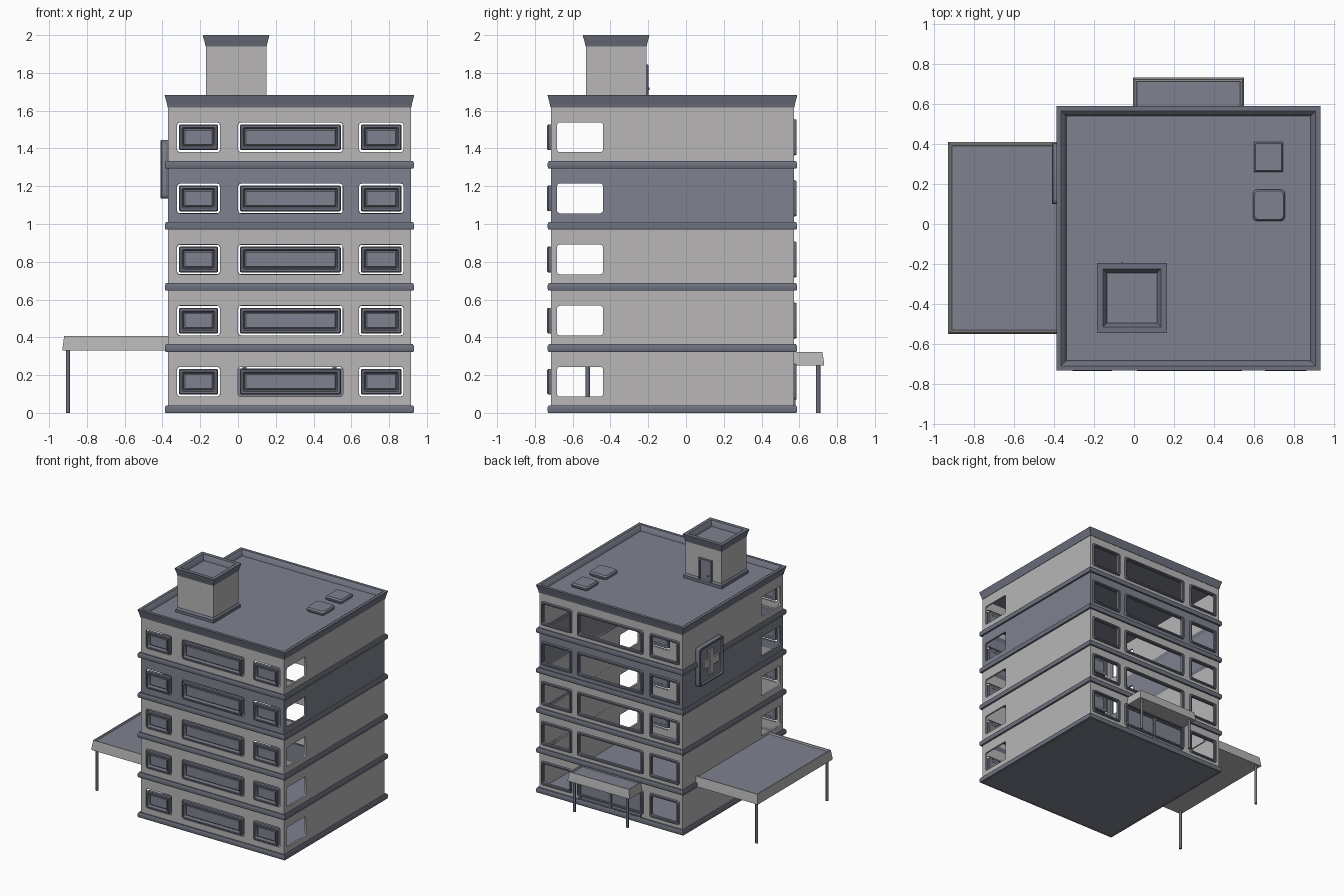
import bpy, bmesh, math
from mathutils import Vector

cube = bpy.data.objects.get("Cube")
if cube:
    bpy.data.objects.remove(cube, do_unlink=True)


def material(name, rgb):
    m = bpy.data.materials.new(name)
    m.use_nodes = True
    m.diffuse_color = (*rgb, 1)
    m.node_tree.nodes["Principled BSDF"].inputs["Base Color"].default_value = (*rgb, 1)
    return m


LIGHT = material("light_grey_plaster", (0.48, 0.47, 0.475))
SLATE = material("slate_grey", (0.21, 0.225, 0.275))
TRIM = material("dark_trim", (0.155, 0.167, 0.21))

AXES = {
    "z": lambda u, v, d: Vector((u, v, d)),
    "y": lambda u, v, d: Vector((u, d, v)),
    "x": lambda u, v, d: Vector((d, u, v)),
}


def loft(name, rect, loops, mat, axis="z", radius=0.0, ring=False, cap=None):
    """Bridge rounded rectangles (offset, depth) along an axis; ring closes the
    section on itself, otherwise both ends are capped."""
    u0, u1, v0, v1 = rect
    cu, cv = (u0 + u1) / 2, (v0 + v1) / 2
    bm = bmesh.new()
    rows = []
    for off, depth in loops:
        hu, hv = (u1 - u0) / 2 + off, (v1 - v0) / 2 + off
        row = []
        for k in range(4):
            su, sv = (1, -1, -1, 1)[k], (1, 1, -1, -1)[k]
            for a in (range(4) if radius else [0]):
                t = math.pi / 2 * (k + a / 3)
                du = su * (hu - radius) + radius * math.cos(t)
                dv = sv * (hv - radius) + radius * math.sin(t)
                if not radius:
                    du, dv = su * hu, sv * hv
                row.append(bm.verts.new(AXES[axis](cu + du, cv + dv, depth)))
        rows.append(row)
    n = len(rows[0])
    pairs = list(zip(rows, rows[1:])) + ([(rows[-1], rows[0])] if ring else [])
    for a, b in pairs:
        for i in range(n):
            bm.faces.new((a[i], a[(i + 1) % n], b[(i + 1) % n], b[i]))
    if not ring:
        bm.faces.new(rows[0])
        bm.faces.new(rows[-1]).material_index = 1 if cap else 0
    bmesh.ops.recalc_face_normals(bm, faces=bm.faces)
    mesh = bpy.data.meshes.new(name)
    bm.to_mesh(mesh)
    bm.free()
    mesh.materials.append(mat)
    if cap:
        mesh.materials.append(cap)
    ob = bpy.data.objects.new(name, mesh)
    bpy.context.collection.objects.link(ob)
    return ob


def box(name, rect, d0, d1, mat, axis="z", radius=0.0):
    return loft(name, rect, [(0, d0), (0, d1)], mat, axis, radius)


def post(name, x, y, top, r=0.011):
    return box(name, (x - r, x + r, y - r, y + r), 0, top, TRIM, radius=r * 0.99)


def cut(ob, cutters):
    for c in cutters:
        c.hide_render = True
        mod = ob.modifiers.new("opening", "BOOLEAN")
        mod.object, mod.solver = c, "EXACT"
    bpy.context.view_layer.update()
    old = ob.data
    ob.data = bpy.data.meshes.new_from_object(
        ob.evaluated_get(bpy.context.evaluated_depsgraph_get()))
    ob.modifiers.clear()
    bpy.data.meshes.remove(old)
    for c in cutters:
        bpy.data.objects.remove(c, do_unlink=True)


BODY = (-0.37, 0.915, -0.715, 0.571)
FRONT, BACK = BODY[2], BODY[3]
STEP = 0.3235
WINDOWS = {"right": (-0.323, -0.095), "middle": (0.0, 0.555), "left": (0.64, 0.877)}

# Storeys: hollow walls with openings, floor bands and window frames
for i in range(5):
    z0 = 0.02 + STEP * i
    zc = 0.165 + STEP * i
    lo, hi = zc - 0.079, zc + 0.079
    wall = loft(f"storey_{i + 1}_walls", BODY,
                [(0, z0), (0, z0 + STEP), (-0.014, z0 + STEP), (-0.014, z0)],
                SLATE if i == 3 else LIGHT, ring=True)
    cutters = [box("cutter", (a, b, lo, hi), -1, 1, LIGHT, "y", 0.016)
               for a, b in WINDOWS.values()]
    cutters.append(box("cutter", (-0.683, -0.439, lo, hi), -1, 1.2, LIGHT, "x", 0.016))
    cut(wall, cutters)

    b = z0 - 0.02
    loft(f"floor_band_{i + 1}", BODY,
         [(-0.014, b), (0.014, b), (0.017, b + 0.008), (0.017, b + 0.03),
          (0.011, b + 0.04), (-0.014, b + 0.04)], TRIM, ring=True)

    for side, (a, c) in WINDOWS.items():
        hole = (a, c, lo, hi)
        loft(f"front_{side}_frame_{i + 1}", hole,
             [(-0.012, FRONT + 0.014), (-0.011, FRONT - 0.014), (-0.016, FRONT - 0.02),
              (-0.027, FRONT - 0.02), (-0.034, FRONT - 0.008), (-0.036, FRONT + 0.014)],
             TRIM, "y", 0.006, ring=True)
        loft(f"front_{side}_pane_{i + 1}", hole,
             [(-0.034, FRONT + 0.012), (-0.034, FRONT + 0.004), (-0.042, FRONT - 0.004)],
             SLATE, "y")
        loft(f"back_{side}_frame_{i + 1}", hole,
             [(-0.001, BACK - 0.012), (-0.001, BACK + 0.008), (0.004, BACK + 0.013),
              (0.014, BACK + 0.013), (0.019, BACK - 0.004)],
             TRIM, "y", 0.014, ring=True)

# Ground slab, roof deck and flared parapet
loft("ground_slab", BODY, [(-0.01, 0), (-0.01, 0.03)], SLATE)
loft("roof_deck", BODY, [(-0.012, 1.61), (-0.012, 1.645)], SLATE)
loft("roof_parapet", BODY,
     [(-0.012, 1.618), (0.003, 1.618), (0.008, 1.645), (0.014, 1.665), (0.018, 1.682),
      (-0.006, 1.682), (-0.02, 1.672), (-0.032, 1.645)], TRIM, ring=True)

# Stair tower on the roof
TOWER = (-0.17, 0.15, -0.53, -0.21)
loft("tower_walls", TOWER, [(0, 1.64), (0, 1.955)], LIGHT)
loft("tower_base_trim", TOWER,
     [(0, 1.64), (0.012, 1.64), (0.012, 1.668), (0, 1.682)], TRIM, ring=True)
loft("tower_parapet", TOWER,
     [(-0.03, 1.94), (0.002, 1.94), (0.006, 1.962), (0.014, 1.988), (0.016, 2.0),
      (-0.014, 2.0), (-0.028, 1.985), (-0.038, 1.95)], TRIM, ring=True)
loft("tower_roof", TOWER, [(-0.02, 1.95), (-0.02, 1.96)], SLATE)
DOOR = (-0.09, 0.03, 1.645, 1.845)
ty = TOWER[3]
loft("tower_door_frame", DOOR,
     [(0, ty - 0.01), (0, ty + 0.008), (-0.004, ty + 0.012), (-0.014, ty + 0.012),
      (-0.018, ty - 0.01)], TRIM, "y", ring=True)
loft("tower_door", DOOR, [(-0.016, ty - 0.004), (-0.016, ty + 0.004)], SLATE, "y")
box("tower_door_handle", (-0.066, -0.054, 1.71, 1.722), ty, ty + 0.018, TRIM, "y", 0.005)

# Roof vents
for label, vent, r in (("back", (0.6, 0.745, 0.26, 0.41), 0.004),
                       ("front", (0.595, 0.755, 0.015, 0.172), 0.02)):
    loft(f"{label}_roof_vent", vent,
         [(-0.012, 1.64), (-0.002, 1.652), (0, 1.668), (-0.008, 1.68)], SLATE, radius=r)


# Canopies: light trays with a dark sunken top, on slim posts
def canopy(name, rect, z0, z1, posts):
    loft(name, rect,
         [(-0.02, z0), (0, z0), (-0.002, z0 + 0.02), (-0.01, z1), (-0.018, z1),
          (-0.02, z1 - 0.014)], LIGHT, cap=SLATE)
    for k, (x, y) in enumerate(posts):
        post(f"{name}_post_{k + 1}", x, y, z0 + 0.01)


canopy("side_canopy", (-0.93, -0.35, -0.55, 0.41), 0.33, 0.408,
       [(-0.9, -0.52), (-0.9, 0.38)])
canopy("entrance_canopy", (-0.005, 0.55, 0.55, 0.732), 0.25, 0.322,
       [(0.035, 0.7), (0.51, 0.7)])

# Entrance doors under the small canopy
for k, (a, c) in enumerate(((0.0, 0.277), (0.278, 0.555))):
    leaf = (a, c, 0.035, 0.235)
    box(f"entrance_door_{k + 1}", leaf, BACK - 0.012, BACK + 0.002, SLATE, "y")
    loft(f"entrance_door_frame_{k + 1}", leaf,
         [(0, BACK - 0.01), (0, BACK + 0.01), (-0.012, BACK + 0.01), (-0.015, BACK - 0.01)],
         TRIM, "y", ring=True)

# Cross sign on the side wall
SIGN = (0.1, 0.405, 1.135, 1.445)
box("sign_board", SIGN, -0.38, -0.396, SLATE, "x", 0.02)
box("sign_mount", (0.14, 0.365, 1.18, 1.4), -0.36, -0.385, TRIM, "x")
loft("sign_frame", SIGN,
     [(0, -0.37), (0, -0.406), (-0.004, -0.41), (-0.014, -0.41), (-0.02, -0.39)],
     TRIM, "x", 0.015, ring=True)
cy, cz = 0.2525, 1.29
for label, w, h, d in (("upright", 0.033, 0.1, -0.41), ("crossbar", 0.1, 0.033, -0.409)):
    loft(f"sign_{label}", (cy - w, cy + w, cz - h, cz + h),
         [(0, -0.39), (0, d + 0.005), (-0.005, d)], LIGHT, "x")

# Smooth shading with sharp edges kept
bpy.ops.object.select_all(action="DESELECT")
for ob in bpy.context.collection.objects:
    if ob.type == "MESH":
        ob.select_set(True)
        bpy.context.view_layer.objects.active = ob
bpy.ops.object.shade_smooth_by_angle(angle=math.radians(35))
